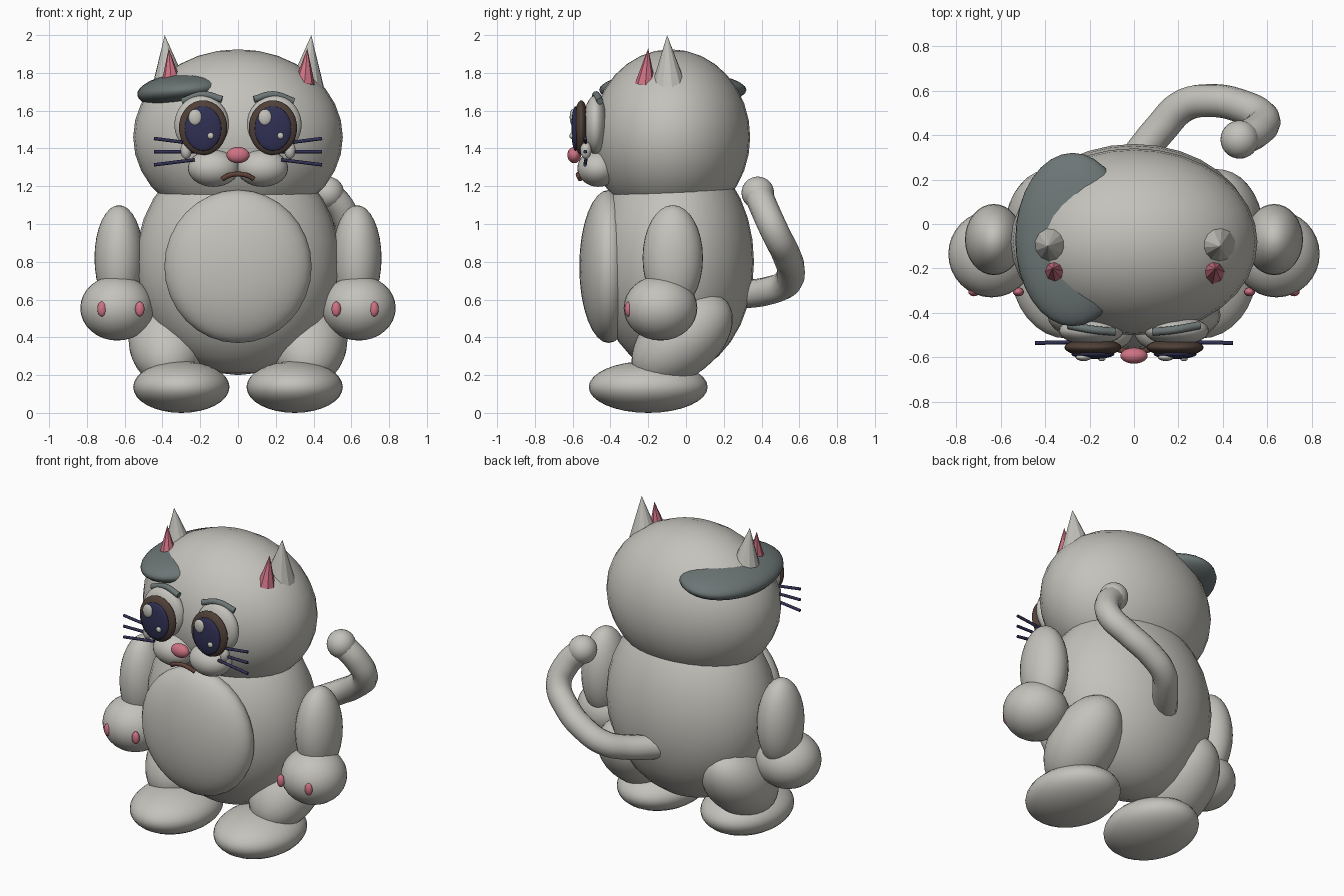
import bpy
import math
from mathutils import Vector

cube = bpy.data.objects.get("Cube")
if cube:
    bpy.data.objects.remove(cube, do_unlink=True)


def material(name, rgb):
    mat = bpy.data.materials.new(name)
    mat.use_nodes = True
    color = (*rgb, 1)
    mat.diffuse_color = color
    mat.node_tree.nodes["Principled BSDF"].inputs["Base Color"].default_value = color
    return mat


FUR = material("pale grey fur", (0.55, 0.54, 0.50))
PATCH = material("slate grey", (0.15, 0.18, 0.18))
PINK = material("pink", (0.62, 0.17, 0.23))
NAVY = material("navy", (0.03, 0.03, 0.09))
BROWN = material("dark brown", (0.08, 0.052, 0.04))
MOUTH = material("red brown", (0.12, 0.055, 0.04))


def finish(name, mat, smooth=True):
    obj = bpy.context.object
    obj.name = name
    obj.data.materials.clear()
    obj.data.materials.append(mat)
    if smooth:
        bpy.ops.object.shade_smooth()
    return obj


def ball(name, mat, center, radii, rot=(0, 0, 0), segments=32):
    bpy.ops.mesh.primitive_uv_sphere_add(
        segments=segments, ring_count=segments // 2, location=center,
        rotation=[math.radians(a) for a in rot])
    bpy.context.object.scale = radii
    return finish(name, mat)


def spike(name, mat, base, tip, radius, sides):
    base, tip = Vector(base), Vector(tip)
    axis = tip - base
    bpy.ops.mesh.primitive_cone_add(
        vertices=sides, radius1=radius, radius2=0, depth=axis.length,
        location=(base + tip) / 2,
        rotation=axis.to_track_quat('Z', 'Y').to_euler())
    return finish(name, mat, smooth=False)


def tube(name, mat, points, radius):
    curve = bpy.data.curves.new(name, 'CURVE')
    curve.dimensions = '3D'
    curve.bevel_depth = radius
    curve.bevel_resolution = 4
    curve.resolution_u = 8
    curve.use_fill_caps = True
    spline = curve.splines.new('BEZIER')
    spline.bezier_points.add(len(points) - 1)
    for knot, point in zip(spline.bezier_points, points):
        knot.co = point
        knot.handle_left_type = knot.handle_right_type = 'AUTO'
    obj = bpy.data.objects.new(name, curve)
    bpy.context.collection.objects.link(obj)
    bpy.ops.object.select_all(action='DESELECT')
    obj.select_set(True)
    bpy.context.view_layer.objects.active = obj
    bpy.ops.object.convert(target='MESH')
    finish(name, mat, smooth=False)
    bpy.ops.object.shade_smooth_by_angle(angle=math.radians(50))


# Torso and head
ball("body", FUR, (0, -0.06, 0.80), (0.54, 0.42, 0.60))
ball("belly", FUR, (0, -0.41, 0.775), (0.39, 0.155, 0.405))
ball("head", FUR, (0, -0.08, 1.46), (0.555, 0.42, 0.465))
ball("head_patch", PATCH, (-0.275, -0.07, 1.71), (0.26, 0.39, 0.095), (0, -6, 0))

# Paired parts
for side, s in (("left", 1), ("right", -1)):
    # Limbs
    ball(side + "_arm", FUR, (s * 0.63, -0.07, 0.82), (0.13, 0.16, 0.28))
    ball(side + "_hand", FUR, (s * 0.64, -0.135, 0.555), (0.195, 0.195, 0.172))
    for i, x in enumerate((0.52, 0.72)):
        ball(f"{side}_paw_pad_{i + 1}", PINK, (s * x, -0.305, 0.55),
             (0.025, 0.02, 0.04), segments=16)
    ball(side + "_haunch", FUR, (s * 0.37, -0.02, 0.39), (0.21, 0.31, 0.195), (40, 0, 0))
    ball(side + "_foot", FUR, (s * 0.30, -0.20, 0.137), (0.255, 0.315, 0.137))

    # Ears
    spike(side + "_ear", FUR, (s * 0.36, -0.09, 1.70), (s * 0.388, -0.10, 2.0), 0.105, 12)
    spike(side + "_inner_ear", PINK, (s * 0.352, -0.215, 1.74),
          (s * 0.367, -0.20, 1.93), 0.056, 8)

    # Eyes, with both glints offset the same way
    ball(side + "_eye_white", FUR, (s * 0.192, -0.48, 1.525), (0.145, 0.065, 0.155))
    ball(side + "_iris", BROWN, (s * 0.185, -0.555, 1.51), (0.128, 0.04, 0.145))
    ball(side + "_pupil", NAVY, (s * 0.185, -0.585, 1.505), (0.097, 0.022, 0.118))
    ball(side + "_large_glint", FUR, (s * 0.185 - 0.042, -0.6, 1.565),
         (0.036, 0.016, 0.043), segments=16)
    ball(side + "_small_glint", FUR, (s * 0.185 + 0.04, -0.605, 1.467),
         (0.017, 0.012, 0.017), segments=16)
    ball(side + "_tear", FUR, (s * 0.275, -0.53, 1.39), (0.03, 0.03, 0.046), segments=16)
    tube(side + "_brow", PATCH, [(s * 0.295, -0.455, 1.65), (s * 0.185, -0.475, 1.685),
                                 (s * 0.085, -0.485, 1.66)], 0.018)

    # Muzzle and whiskers
    ball(side + "_muzzle", FUR, (s * 0.13, -0.465, 1.295), (0.135, 0.11, 0.098))
    for i, (inner, outer) in enumerate(((1.425, 1.453), (1.383, 1.383), (1.34, 1.313))):
        tube(f"{side}_whisker_{i + 1}", NAVY,
             [(s * 0.23, -0.53, inner), (s * 0.445, -0.535, outer)], 0.009)

# Nose and mouth
ball("nose", PINK, (0, -0.592, 1.365), (0.061, 0.036, 0.043))
tube("mouth", MOUTH, [(-0.083, -0.56, 1.238), (-0.045, -0.57, 1.258), (0, -0.57, 1.264),
                      (0.045, -0.57, 1.258), (0.083, -0.56, 1.238)], 0.013)

# Curled tail
tube("tail", FUR, [(0, 0.28, 0.625), (0.12, 0.43, 0.645), (0.22, 0.53, 0.685),
                   (0.34, 0.555, 0.75), (0.48, 0.53, 0.84), (0.58, 0.475, 0.95),
                   (0.555, 0.42, 1.07), (0.475, 0.38, 1.165)], 0.075)
ball("tail_tip", FUR, (0.475, 0.38, 1.165), (0.086, 0.086, 0.086))
